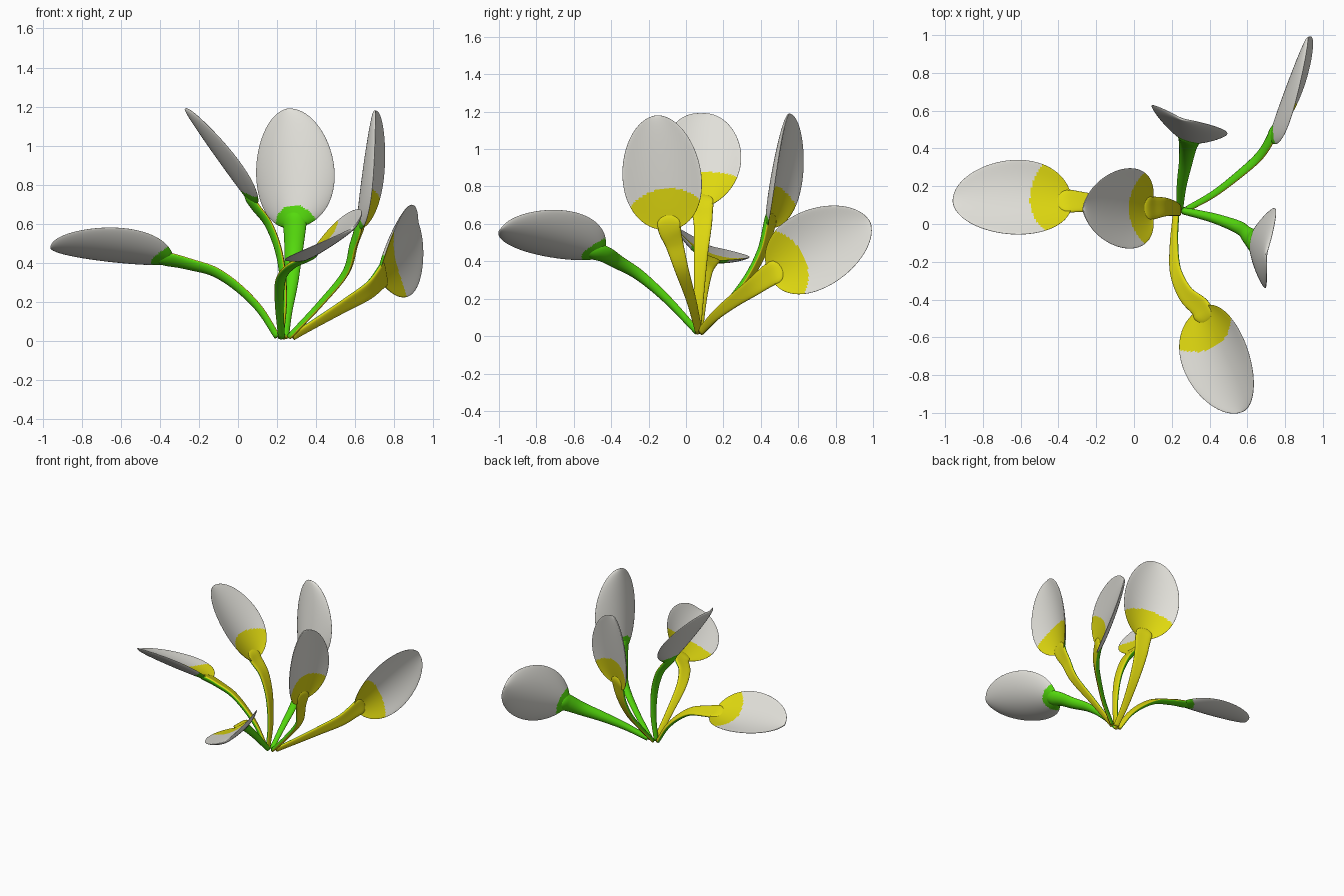
import bpy, bmesh, math
from mathutils import Vector as V

if "Cube" in bpy.data.objects:
    bpy.data.objects.remove(bpy.data.objects["Cube"])


def material(name, rgb):
    m = bpy.data.materials.new(name)
    m.diffuse_color = (*rgb, 1)
    m.use_nodes = True
    m.node_tree.nodes["Principled BSDF"].inputs["Base Color"].default_value = m.diffuse_color
    return m


MATS = [material("petal_white", (0.76, 0.75, 0.70)),
        material("inner_yellow", (0.74, 0.69, 0.005)),
        material("outer_green", (0.09, 0.70, 0.004))]


def loft(name, rings, colour):
    """Skin closed rings; colour(i, j) gives the material of each face."""
    bm = bmesh.new()
    vs = [[bm.verts.new(p) for p in r] for r in rings]
    n = len(rings[0])
    for i in range(len(vs) - 1):
        for j in range(n):
            k = (j + 1) % n
            f = bm.faces.new((vs[i][j], vs[i][k], vs[i + 1][k], vs[i + 1][j]))
            f.material_index = colour(i, j)
    bm.faces.new(vs[0]).material_index = colour(0, 0)
    bm.faces.new(vs[-1]).material_index = colour(len(vs) - 2, 0)
    bmesh.ops.recalc_face_normals(bm, faces=bm.faces)
    for f in bm.faces:
        f.smooth = True
    me = bpy.data.meshes.new(name)
    bm.to_mesh(me)
    bm.free()
    for m in MATS:
        me.materials.append(m)
    ob = bpy.data.objects.new(name, me)
    bpy.context.collection.objects.link(ob)


def spline(pts, steps=10):
    """Smooth curve through the points."""
    p = [V(q) for q in pts]
    p = [2 * p[0] - p[1]] + p + [2 * p[-1] - p[-2]]
    out = []
    for i in range(1, len(p) - 2):
        a, b, c, d = p[i - 1:i + 3]
        for s in range(steps):
            t = s / steps
            out.append(0.5 * (2 * b + (c - a) * t + (2 * a - 5 * b + 4 * c - d) * t * t
                              + (3 * b - a - 3 * c + d) * t ** 3))
    return out + [p[-2]]


def stem(name, pts, base, axis, normal):
    path = spline(pts + [base, base + axis * 0.09])
    last, n, rings = len(path) - 1, 20, []
    for i, c in enumerate(path):
        t = i / last
        tan = (path[min(i + 1, last)] - path[max(i - 1, 0)]).normalized()
        nn = (normal - tan * normal.dot(tan)).normalized()
        w = tan.cross(nn)
        end = math.sqrt(max(0.02, 1 - max(0, (t - 0.86) / 0.14) ** 2))
        hw = (0.02 + 0.045 * min(1, t / 0.85) ** 1.3) * end
        th = (0.014 + 0.010 * t) * end
        ring = []
        for j in range(n):
            a = 2 * math.pi * j / n
            # slightly channelled section
            ring.append(c + w * hw * math.cos(a)
                        + nn * (th * math.sin(a) + 0.25 * hw * math.cos(a) ** 2 * end))
        rings.append(ring)
    loft(name, rings, lambda i, j: 1 if j < n / 2 else 2)


def blade(name, base, tip, normal, half=0.212):
    axis = (tip - base).normalized()
    length = (tip - base).length
    w = axis.cross(normal).normalized()
    m, n = 90, 88

    def uv(i, j):
        phi = math.pi * min(max(i, 0.1), m - 0.1) / m
        a = 2 * math.pi * j / n
        egg = 1 + 0.08 * math.cos(phi)
        return (half * math.sin(phi) * egg * math.cos(a),
                length * (1 - math.cos(phi)) / 2, phi, a)

    rings = []
    for i in range(m + 1):
        ring = []
        for j in range(n):
            u, v, phi, a = uv(i, j)
            cup = 0.065 * math.cos(a) ** 2 * math.sin(phi) * (1 + 0.35 * math.cos(phi))
            thick = 0.017 * math.sin(phi) ** 0.6 * math.sin(a)
            ring.append(base + axis * v + w * u + normal * (cup + thick))
        rings.append(ring)

    def colour(i, j):
        u, v, _, _ = uv(i + 0.5, j + 0.5)
        if j < n / 2:      # inner side: wide yellow patch
            return 1 if math.hypot(u, v + 0.06) < 0.285 else 0
        return 2 if math.hypot(u, v) < 0.115 else 0

    loft(name, rings, colour)


# name: stem points, blade base, blade tip, direction of the yellow side
LEAVES = {
    "left_low": ([(.2, .07, .02), (.11, .08, .16), (0, .09, .27), (-.12, .1, .35), (-.24, .11, .385)],
                 (-.33, .115, .405), (-.96, .12, .48), (.12, .37, .92)),
    "left_high": ([(.22, .06, .02), (.235, .07, .22), (.215, .08, .43), (.16, .09, .59)],
                  (.09, .085, .685), (-.27, .08, 1.19), (.82, 0, .57)),
    "back_high": ([(.24, .08, .02), (.25, .2, .15), (.27, .32, .3), (.28, .4, .45)],
                  (.285, .435, .58), (.255, .555, 1.19), (.34, .92, -.18)),
    "back_right": ([(.28, .08, .025), (.42, .16, .11), (.55, .26, .19), (.66, .36, .26)],
                   (.72, .45, .325), (.92, .985, .61), (.92, -.38, 0)),
    "right_high": ([(.26, .07, .02), (.42, .03, .19), (.55, -.02, .35), (.59, -.06, .49)],
                   (.615, -.085, .57), (.70, -.16, 1.18), (.98, -.12, -.15)),
    "front_low": ([(.225, .06, .02), (.215, -.1, .19), (.225, -.25, .32), (.28, -.37, .39)],
                  (.36, -.445, .43), (.585, -.99, .575), (-.58, -.03, .81)),
}
for name, (pts, base, tip, nrm) in LEAVES.items():
    base, tip = V(base), V(tip)
    axis = (tip - base).normalized()
    nrm = V(nrm)
    nrm = (nrm - axis * nrm.dot(axis)).normalized()
    stem(name + "_stem", pts, base, axis, nrm)
    blade(name + "_blade", base, tip, nrm)
